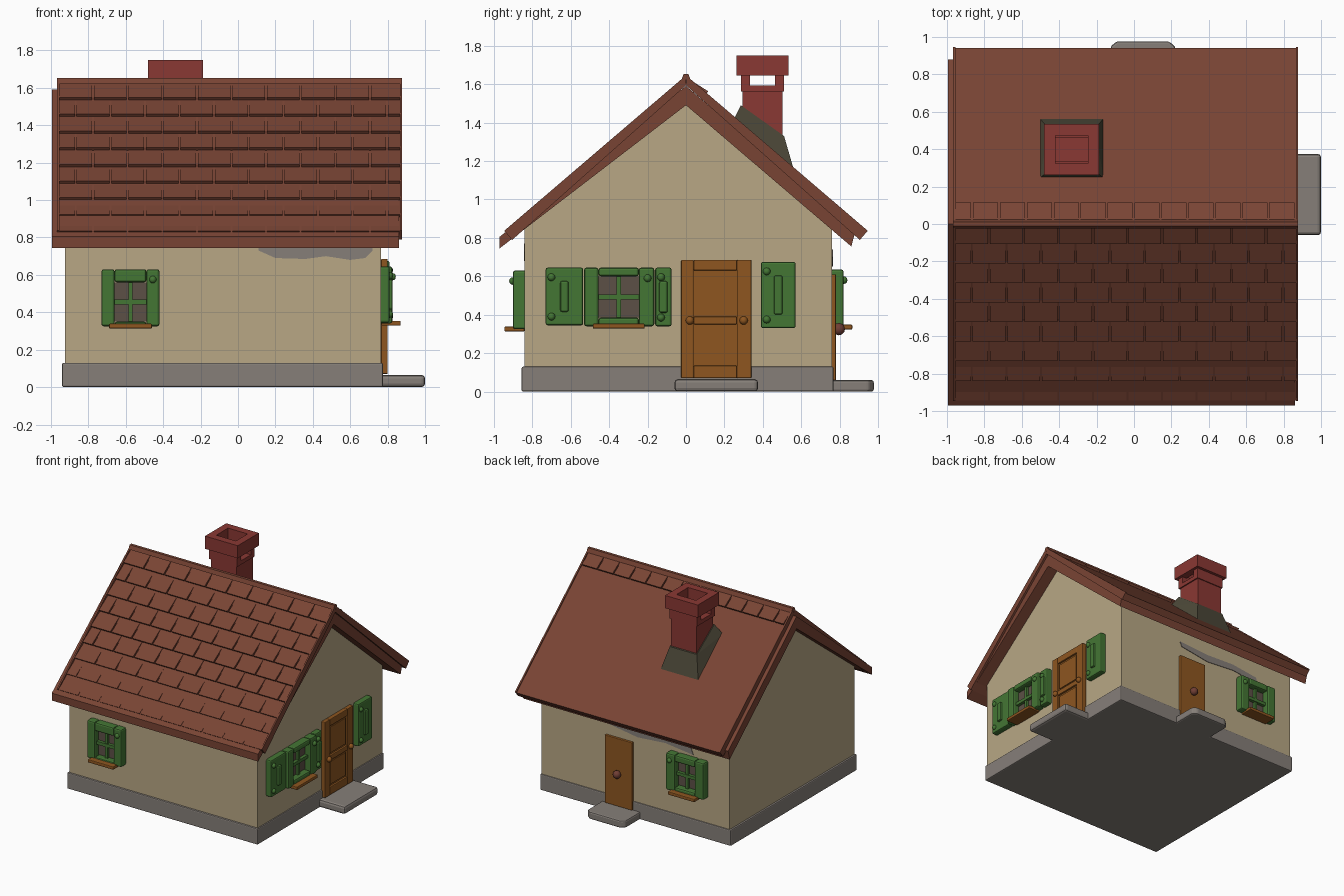
import bpy, bmesh
from mathutils import Vector

cube = bpy.data.objects.get("Cube")
if cube:
    bpy.data.objects.remove(cube, do_unlink=True)


def material(name, rgb):
    lin = [((c / 255 + 0.055) / 1.055) ** 2.4 for c in rgb] + [1]
    m = bpy.data.materials.new(name)
    m.use_nodes = True
    m.diffuse_color = lin
    m.node_tree.nodes["Principled BSDF"].inputs["Base Color"].default_value = lin
    return m


plaster = material("cream plaster", (184, 167, 133))
stone = material("grey stone", (134, 127, 121))
tile = material("red brown tile", (121, 68, 52))
green = material("shutter green", (68, 118, 52))
wood = material("orange wood", (142, 86, 32))
brick = material("chimney red", (138, 56, 51))
lead = material("dark olive flashing", (76, 72, 56))
glass = material("dull brown glass", (92, 80, 70))
knob_mat = material("dark copper", (112, 62, 52))


def finish(name, bm, mat, bevel=0):
    bmesh.ops.recalc_face_normals(bm, faces=bm.faces)
    mesh = bpy.data.meshes.new(name)
    bm.to_mesh(mesh)
    bm.free()
    mesh.materials.append(mat)
    ob = bpy.data.objects.new(name, mesh)
    bpy.context.collection.objects.link(ob)
    if bevel:
        mod = ob.modifiers.new("soft edges", "BEVEL")
        mod.width, mod.segments = bevel, 2
    return ob


def solids(name, parts, mat, bevel=0):
    """Each part is a flat outline and a vector to extrude it along."""
    bm = bmesh.new()
    for pts, vec in parts:
        a = [bm.verts.new(p) for p in pts]
        b = [bm.verts.new(Vector(p) + Vector(vec)) for p in pts]
        bm.faces.new(a)
        bm.faces.new(b[::-1])
        for i in range(len(a)):
            j = (i + 1) % len(a)
            bm.faces.new((a[i], b[i], b[j], a[j]))
    return finish(name, bm, mat, bevel)


def block(x0, x1, y0, y1, z0, z1):
    return [(x0, y0, z0), (x1, y0, z0), (x1, y1, z0), (x0, y1, z0)], (0, 0, z1 - z0)


def along_x(profile, x0, x1):
    return [(x0, y, z) for y, z in profile], (x1 - x0, 0, 0)


# Walls and footing
END, FRONT, BACK = 0.765, -0.84, 0.76
solids("walls", [along_x([(FRONT, 0.05), (BACK, 0.05), (BACK, 0.85), (0, 1.5),
                          (FRONT, 0.85)], -0.925, END)], plaster)
solids("footing", [block(-0.94, 0.775, -0.855, 0.768, 0, 0.13)], stone, 0.008)
solids("end_step", [block(0.74, 1.0, -0.06, 0.375, 0, 0.065)], stone, 0.018)
solids("back_step", [([(-0.125, 0.74, 0), (-0.125, 0.95, 0), (-0.09, 0.977, 0),
                       (0.185, 0.977, 0), (0.22, 0.95, 0), (0.22, 0.74, 0)],
                      (0, 0, 0.06))], stone, 0.012)

# Roof: lower deck, upper deck, tile courses
COS, SIN, RIDGE = 0.76, 0.65, 1.635


def slope(side, s, n):
    """Point at distance s down a slope and depth n under its top surface."""
    return side * max(0, s * COS - n * SIN), RIDGE - s * SIN - n * COS


def slab(side, s0, s1, n0, n1):
    return [slope(side, s0, n0), slope(side, s1, n0), slope(side, s1, n1), slope(side, s0, n1)]


deck = [(0, 1.59), (-0.97, 0.805), (-0.97, 0.745), (0, 1.49)]
back_deck = [(0, 1.59), (0.88, 0.83), (0.86, 0.755), (0, 1.49)]
solids("roof_deck", [along_x(p, -0.995, 0.86) for p in (deck, back_deck)], tile)
LEN = 1.237
X0, X1 = -0.955, 0.867
solids("front_roof", [along_x(slab(-1, 0, LEN, 0.02, 0.055), X0, X1)], tile)
solids("back_roof", [along_x(slab(1, 0, LEN, 0.0, 0.055), X0, X1)], tile)


def course(side, s0, s1, width, shift, rise):
    shape = [slope(side, s0, 0.014 - rise), slope(side, s1, -0.004 - rise),
             slope(side, s1, 0.03), slope(side, s0, 0.03)]
    out, x = [], X0 - shift
    while x < X1 - 0.01:
        a, b = max(x, X0), min(x + width - 0.01, X1)
        if b - a > 0.01:
            out.append(along_x(shape, a, b))
        x += width
    return out


ROWS = 9
step = LEN / ROWS
tiles = []
for r in range(ROWS):
    tiles += course(-1, r * step, (r + 1) * step, 0.185, (r % 2) * 0.0925, 0)
solids("front_roof_tiles", tiles, tile)
solids("ridge_tiles", course(1, 0.01, 0.135, 0.144, 0.05, 0.016), tile)
trims = [along_x(slab(side, 0, LEN, -0.008, 0.055), x, x + 0.012)
         for side in (-1, 1) for x in (X0 - 0.012, X1 - 0.002)]
solids("verge_trims", trims, tile)
solids("ridge_cap", [along_x([(-0.025, 1.62), (-0.012, 1.652), (0.012, 1.652),
                              (0.025, 1.62)], X0 - 0.012, X1 + 0.01)], tile)

# Chimney with an open slot under its rim
CX, CY = -0.333, 0.398
solids("chimney_stack", [block(CX - 0.115, CX + 0.115, CY - 0.105, CY + 0.105, 1.1, 1.57)], brick)
collar = [block(CX - 0.125, CX + 0.125, CY - 0.113, CY + 0.113, 1.56, 1.592)]
for sgn in (-1, 1):
    a, b = sorted((CY + sgn * 0.065, CY + sgn * 0.113))
    collar.append(block(CX - 0.125, CX + 0.125, a, b, 1.58, 1.66))
solids("chimney_collar", collar, brick)


def ring(x, y, ix, iy, z0, z1):
    return [block(CX - x, CX + x, CY - y, CY - iy, z0, z1),
            block(CX - x, CX + x, CY + iy, CY + y, z0, z1),
            block(CX - x, CX - ix, CY - iy, CY + iy, z0, z1),
            block(CX + ix, CX + x, CY - iy, CY + iy, z0, z1)]


solids("chimney_rim", ring(0.147, 0.136, 0.088, 0.075, 1.645, 1.748), brick)

# Flashing flares from the stack onto the roof
bm = bmesh.new()
for half, y0, z0, y1, z1 in ((0.122, 0.285, 1.49, 0.51, 1.33), (0.172, 0.245, 1.41, 0.565, 1.14)):
    for x in (CX - half, CX + half):
        bm.verts.new((x, y0, z0))
        bm.verts.new((x, y1, z1))
bmesh.ops.convex_hull(bm, input=bm.verts)
finish("chimney_flashing", bm, lead)


# Wall fittings: u runs along the wall, w points outward
def on(wall, u, w, z):
    return {"front": (u, FRONT - w, z), "end": (END + w, u, z), "back": (u, BACK + w, z)}[wall]


def plate(wall, pts, w0, w1):
    out = Vector(on(wall, 0, w1, 0)) - Vector(on(wall, 0, w0, 0))
    return [on(wall, u, w0, z) for u, z in pts], out


def panel(wall, u0, u1, z0, z1, w0, w1):
    return plate(wall, [(u0, z0), (u1, z0), (u1, z1), (u0, z1)], w0, w1)


def frame(wall, outer, inner, w0, w1):
    (a, b, c, d), (e, f, g, h) = outer, inner
    return [panel(wall, a, e, c, d, w0, w1), panel(wall, f, b, c, d, w0, w1),
            panel(wall, e, f, c, g, w0, w1), panel(wall, e, f, h, d, w0, w1)]


def knob(name, wall, u, w, z, r, mat):
    bm = bmesh.new()
    bmesh.ops.create_uvsphere(bm, u_segments=10, v_segments=6, radius=r)
    bmesh.ops.translate(bm, verts=bm.verts, vec=on(wall, u, w, z))
    for f in bm.faces:
        f.smooth = True
    finish(name, bm, mat)


def window(wall, outer, inner):
    e, f, g, h = inner
    mu, mz = (e + f) / 2, (g + h) / 2
    solids(wall + "_window_frame", frame(wall, outer, inner, -0.01, 0.06), green, 0.012)
    solids(wall + "_window_glass", [panel(wall, e, f, g, h, -0.01, 0.008)], glass)
    solids(wall + "_window_bars",
           [panel(wall, mu - 0.011, mu + 0.011, g, h, 0, 0.028),
            panel(wall, e, f, mz - 0.013, mz + 0.013, 0, 0.034)], green)
    solids(wall + "_window_sill",
           [panel(wall, e - 0.03, f + 0.03, outer[2] - 0.012, outer[2] + 0.014, 0, 0.105)],
           wood, 0.006)
    knob(wall + "_window_catch", wall, outer[1] - 0.035, 0.06, outer[3] - 0.055, 0.02, green)


window("front", (-0.73, -0.42, 0.325, 0.63), (-0.66, -0.49, 0.35, 0.56))
window("back", (-0.73, -0.39, 0.335, 0.635), (-0.65, -0.47, 0.375, 0.58))
window("end", (-0.53, -0.165, 0.34, 0.645), (-0.455, -0.245, 0.385, 0.6))

# Shutters with a raised handle rib and corner bolts
for name, u0, u1, z0, z1 in (("left_shutter", -0.73, -0.535, 0.345, 0.645),
                             ("folded_shutter", -0.16, -0.075, 0.34, 0.645),
                             ("right_shutter", 0.39, 0.57, 0.33, 0.675)):
    solids(name, [panel("end", u0, u1, z0, z1, -0.01, 0.045)], green, 0.01)
    mid = (u0 + u1) / 2
    solids(name + "_rib", [panel("end", mid - 0.022, mid + 0.022, z0 + 0.07, z1 - 0.07,
                                 0.03, 0.062)], green, 0.01)
    for z in (z0 + 0.045, z1 - 0.05):
        knob(name + "_bolt", "end", u0 + 0.03, 0.045, z, 0.02, green)

# Main door: recessed leaf, rails and stiles
solids("end_door_leaf", [panel("end", -0.02, 0.335, 0.07, 0.68, -0.01, 0.02)], wood)
solids("end_door_frame", frame("end", (-0.025, 0.34, 0.07, 0.685), (0.04, 0.265, 0.135, 0.63),
                               0, 0.035)
       + [panel("end", 0.04, 0.265, 0.35, 0.39, 0, 0.035)], wood, 0.005)
solids("end_door_panels", [panel("end", 0.055, 0.25, a, b, 0.01, 0.027)
                           for a, b in ((0.15, 0.335), (0.405, 0.615))], wood)
for u in (0.02, 0.3):
    knob("end_door_knob", "end", u, 0.04, 0.37, 0.022, wood)

# Back door
solids("back_door", [panel("back", -0.06, 0.185, 0.06, 0.61, -0.01, 0.02)], wood, 0.004)
knob("back_door_knob", "back", 0.065, 0.035, 0.325, 0.032, knob_mat)

# Bare stone patches under the eaves
patch = [(0.11, 0.77), (0.11, 0.73), (0.2, 0.69), (0.36, 0.685), (0.47, 0.70),
         (0.6, 0.68), (0.68, 0.69), (0.72, 0.73), (0.72, 0.77)]
solids("front_bare_patch", [plate("front", patch, -0.01, 0.004)], stone)
strip = [(0.18, 0.74), (-0.1, 0.72), (-0.35, 0.73), (-0.58, 0.7),
         (-0.6, 0.65), (-0.35, 0.68), (-0.1, 0.66), (0.16, 0.7)]
solids("back_bare_patch", [plate("back", strip, -0.01, 0.004)], stone)
